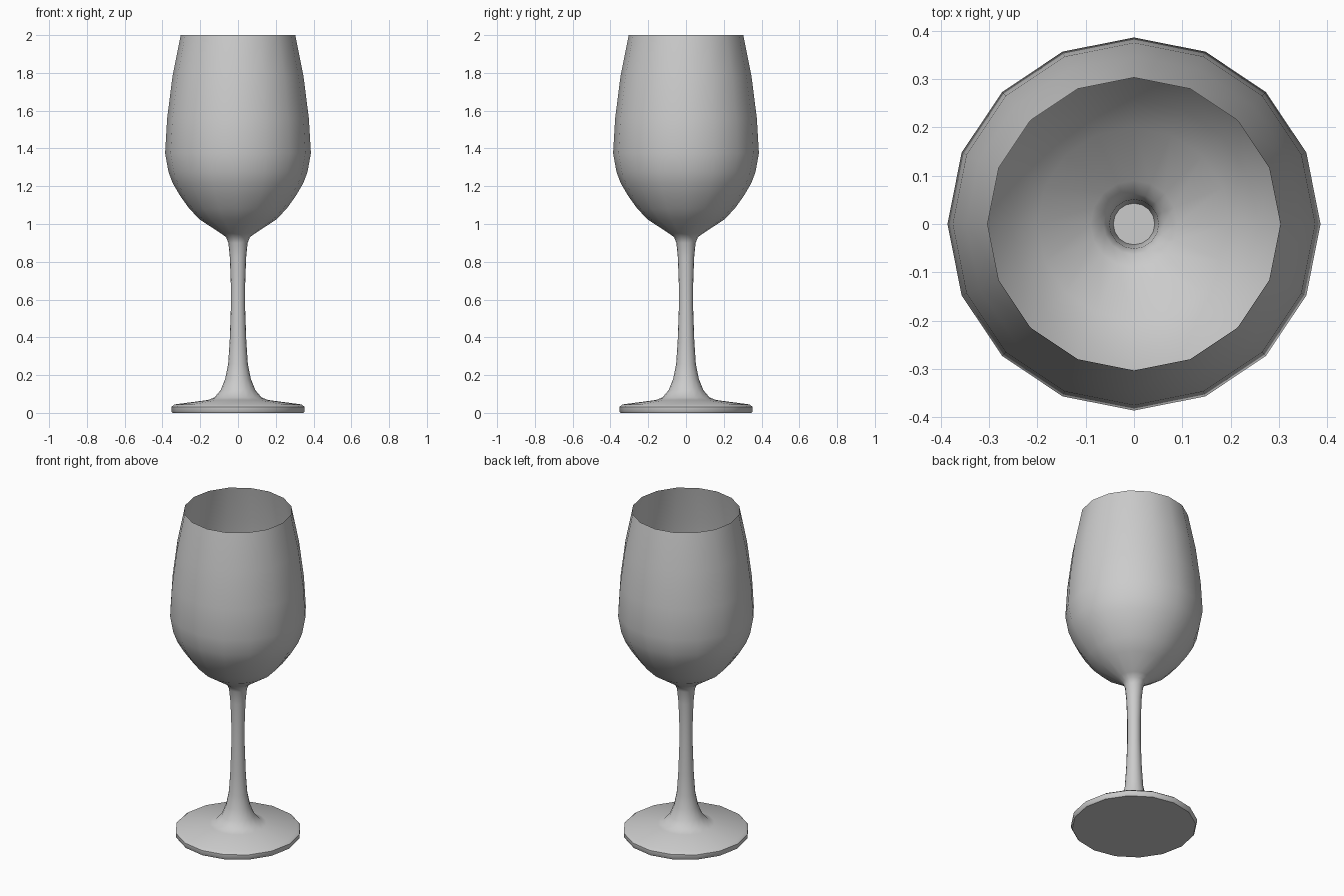
import bpy, bmesh
from math import cos, sin, tau, radians

SIDES = 16

cube = bpy.data.objects.get("Cube")
if cube:
    bpy.data.objects.remove(cube, do_unlink=True)

grey = bpy.data.materials.new("plain grey")
grey.use_nodes = True
grey.diffuse_color = (0.6, 0.6, 0.6, 1)
grey.node_tree.nodes["Principled BSDF"].inputs["Base Color"].default_value = (0.6, 0.6, 0.6, 1)


def lathe(name, profile, close_bottom=False):
    """Turn a bottom-up list of (radius, height) around z, with an open top."""
    bm = bmesh.new()
    rings = [[bm.verts.new((r * cos(tau * i / SIDES), r * sin(tau * i / SIDES), z))
              for i in range(SIDES)] for r, z in profile]
    for low, high in zip(rings, rings[1:]):
        for i in range(SIDES):
            j = (i + 1) % SIDES
            bm.faces.new((low[i], low[j], high[j], high[i]))
    if close_bottom:
        bm.faces.new(rings[0][::-1])
    return finish(name, bm)


def finish(name, bm):
    mesh = bpy.data.meshes.new(name)
    bm.to_mesh(mesh)
    bm.free()
    mesh.materials.append(grey)
    obj = bpy.data.objects.new(name, mesh)
    bpy.context.collection.objects.link(obj)
    bpy.ops.object.select_all(action="DESELECT")
    obj.select_set(True)
    bpy.context.view_layer.objects.active = obj
    bpy.ops.object.shade_smooth_by_angle(angle=radians(40))
    return obj


foot = [(0.347, 0), (0.353, 0.008), (0.353, 0.032), (0.335, 0.045), (0.16, 0.068)]
stem = [(0.125, 0.082), (0.092, 0.12), (0.068, 0.18), (0.052, 0.26), (0.044, 0.38),
        (0.038, 0.55), (0.038, 0.68), (0.043, 0.82), (0.051, 0.9), (0.063, 0.93)]
bowl = [(0.09, 0.95), (0.2, 1.022), (0.257, 1.08), (0.307, 1.15), (0.345, 1.215),
        (0.368, 1.275), (0.386, 1.375), (0.375, 1.56), (0.347, 1.78), (0.303, 2.0)]

# Foot, stem and thin-walled bowl are one continuous turned surface
lathe("goblet_body", foot + stem + bowl, close_bottom=True)

# Flat floor of the bowl at the top of the stem
bm = bmesh.new()
bmesh.ops.create_circle(bm, cap_ends=True, segments=SIDES, radius=0.043)
bmesh.ops.translate(bm, verts=bm.verts, vec=(0, 0, 0.82))
finish("bowl_floor", bm)
